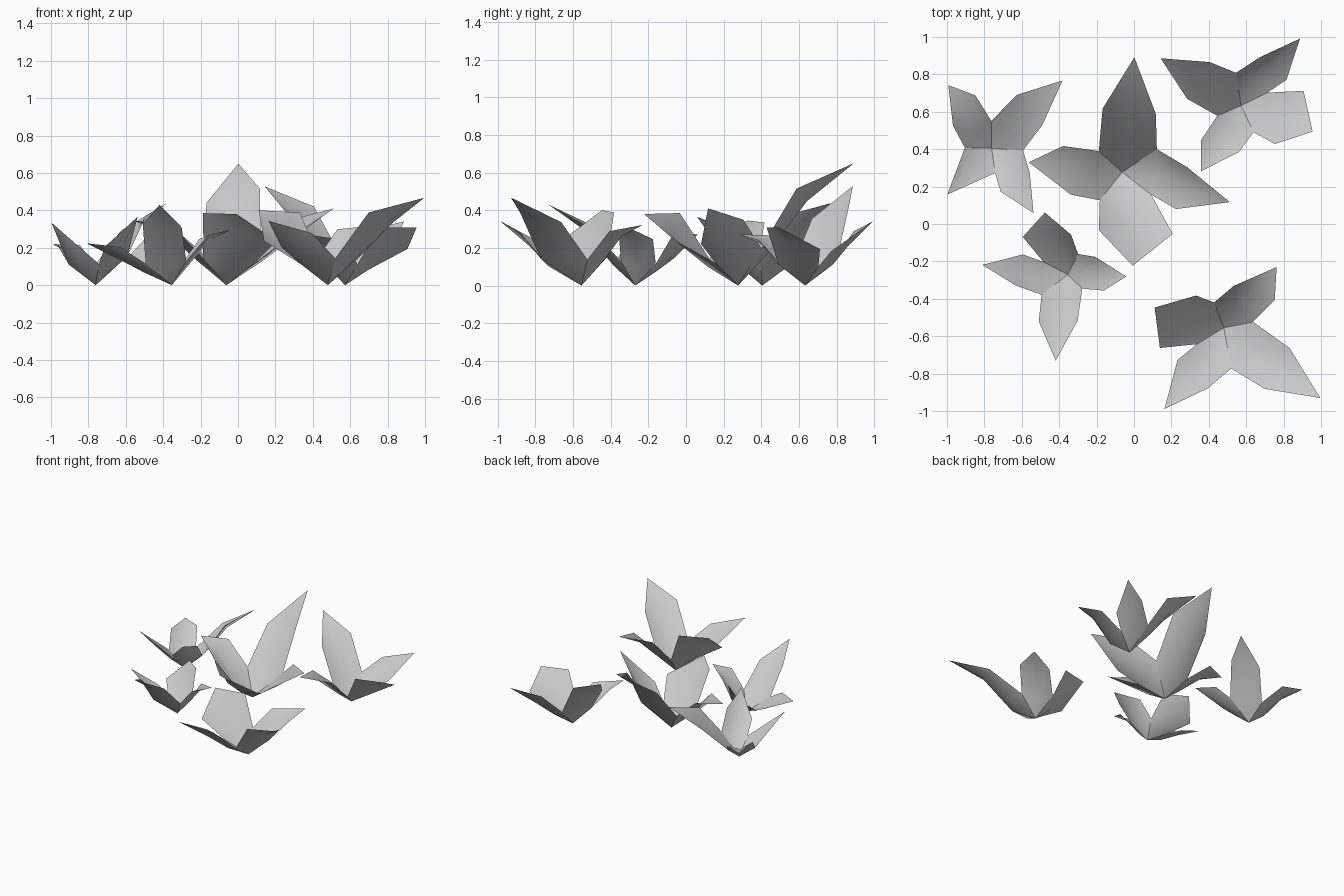
import bpy
from mathutils import Vector, Matrix

if "Cube" in bpy.data.objects:
    bpy.data.objects.remove(bpy.data.objects["Cube"], do_unlink=True)

# One plain grey for all foliage
grey = bpy.data.materials.new("leaf_grey")
grey.use_nodes = True
colour = (0.6, 0.6, 0.6, 1)
grey.diffuse_color = colour
grey.node_tree.nodes["Principled BSDF"].inputs["Base Color"].default_value = colour

# Shoulders shared by neighbouring leaves around the root
back_left = (-.125, .113, .17)
front_left = (-.12, -.15, .14)
front_right = (.155, -.12, .12)
back_right = (.185, .123, .20)

# Each leaf: two shoulders, two widest points in the same order, tip
LEAVES = {
    "tall_leaf": (back_right, back_left, (.18, .31, .515), (-.105, .34, .44), (.065, .615, .65)),
    "short_leaf": (back_left, front_left, (-.315, .14, .335), (-.275, -.12, .305), (-.50, .053, .345)),
    "broad_leaf": (front_left, front_right, (-.125, -.31, .385), (.27, -.33, .235), (.056, -.50, .38)),
    "long_leaf": (front_right, back_right, (.287, -.197, .22), (.347, .027, .35), (.575, -.16, .41)),
}
SAG = 0.05


def frame(spine, span):
    """Orthonormal axes from the tall-to-broad and short-to-long tip lines."""
    along = spine.normalized()
    up = span.cross(spine).normalized()
    return Matrix((along, up, along.cross(up))).transposed()


def tip(name):
    return Vector(LEAVES[name][-1])


SPINE = tip("tall_leaf") - tip("broad_leaf")
SPAN = tip("long_leaf") - tip("short_leaf")


def add_leaf(name, points, turn, root, pointed):
    """Cupped leaf blade with a sunken rib; a pointed one tapers straight from its shoulders."""
    s1, s2, w1, w2, end = [Vector(p) for p in points]
    if pointed:
        w1, w2 = s1.lerp(end, 0.5), s2.lerp(end, 0.5)
    inward = (s2 - s1).cross((w1 + w2) / 2 - (s1 + s2) / 2).normalized()
    if inward.z < 0:
        inward.negate()
    rib_low = (s1 + s2) / 2 - inward * SAG * 0.8
    rib_high = (w1 + w2) / 2 - inward * SAG * (0.5 if pointed else 1)
    verts = [Vector(), s1, rib_low, s2, w1, rib_high, w2, end]
    faces = [(0, 1, 2), (0, 2, 3), (1, 4, 5, 2), (2, 5, 6, 3), (4, 7, 5), (5, 7, 6)]
    mesh = bpy.data.meshes.new(name)
    mesh.from_pydata([turn @ v + root for v in verts], [], faces)
    mesh.materials.append(grey)
    mesh.shade_smooth()
    leaf = bpy.data.objects.new(name, mesh)
    bpy.context.collection.objects.link(leaf)


# Root position, spine line and span line of every plant
PLANTS = {
    "centre": ((-.063, .277), SPINE, SPAN),
    "front_left": ((.48, -.555), (.891, -.486, .067), (-.586, -.762, .023)),
    "back_left": ((.572, .633), (-.811, .391, .22), (.528, .715, .07)),
    "front_right": ((-.354, -.27), (.058, -.794, .16), (-.768, .053, -.07)),
    "back_right": ((-.761, .405), (.614, .608, .102), (.469, -.677, .15)),
}

for place, (root, spine, span) in PLANTS.items():
    spine, span = Vector(spine), Vector(span)
    size = (spine.length + span.length) / (SPINE.length + SPAN.length)
    turn = frame(spine, span) @ frame(SPINE, SPAN).transposed() * size
    for leaf_name, points in LEAVES.items():
        pointed = place == "back_right" and leaf_name == "broad_leaf"
        add_leaf(place + "_" + leaf_name, points, turn, Vector((*root, 0)), pointed)
